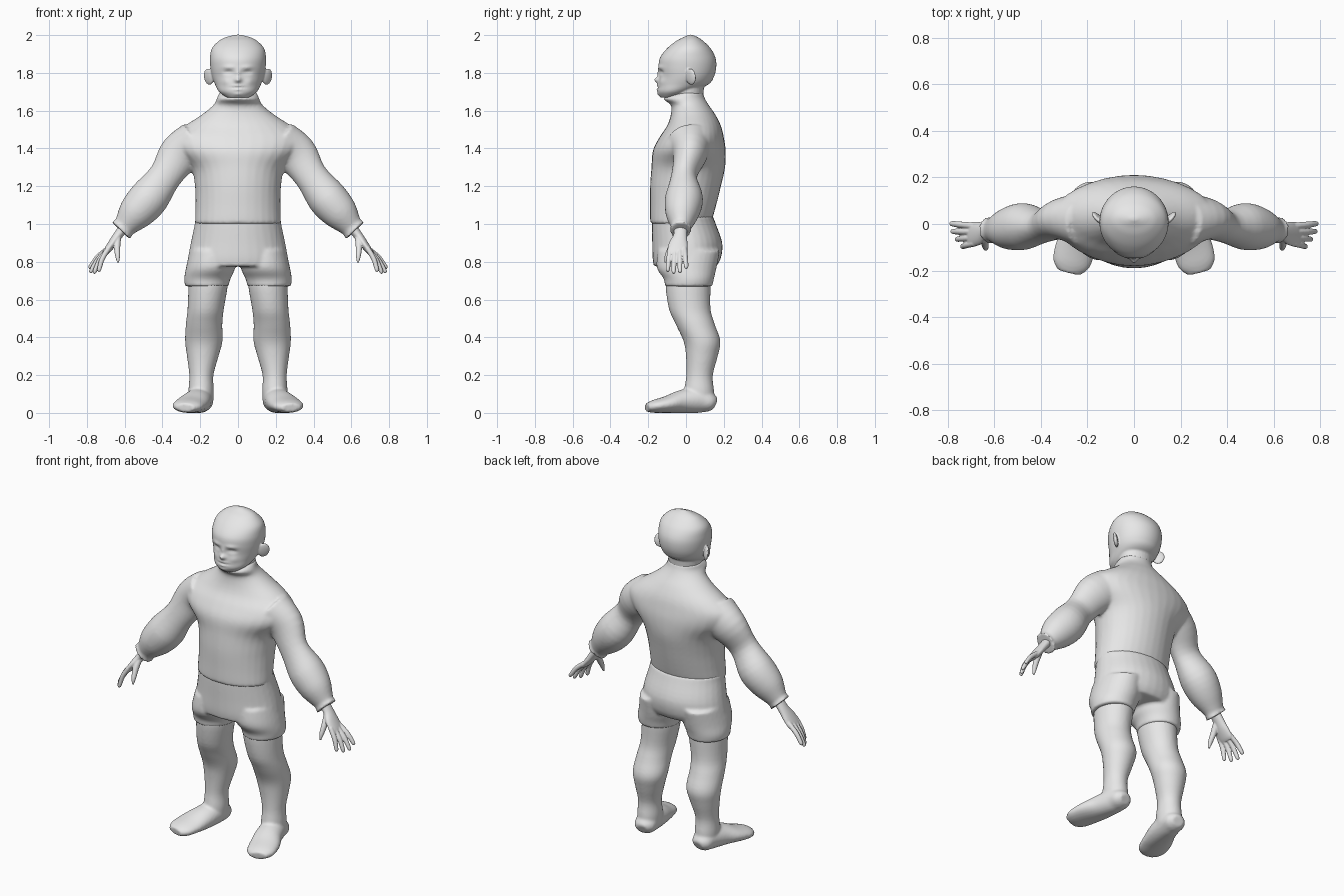
import bpy, bmesh
from math import cos, sin, pi, exp
from mathutils import Vector, Matrix

if "Cube" in bpy.data.objects:
    bpy.data.objects.remove(bpy.data.objects["Cube"])

GREY = bpy.data.materials.new("plain_grey")
GREY.use_nodes = True
GREY.diffuse_color = (0.8, 0.8, 0.8, 1)
GREY.node_tree.nodes["Principled BSDF"].inputs["Base Color"].default_value = (0.8, 0.8, 0.8, 1)


def smooth_rows(rows, steps):
    """Catmull-Rom interpolation between rows of numbers."""
    pts = [rows[0]] + list(rows) + [rows[-1]]
    out = []
    for a, b, c, d in zip(pts, pts[1:], pts[2:], pts[3:]):
        for i in range(steps):
            t = i / steps
            out.append([q + t / 2 * (r - p + t * (2 * p - 5 * q + 4 * r - s
                        + t * (3 * (q - r) + s - p))) for p, q, r, s in zip(a, b, c, d)])
    return out + [list(rows[-1])]


def tube(bm, rows, side=None, sign=1, steps=4, segs=32):
    """Loft ellipses (x, y, z, ru, rv); level rings, or square to the path if side is given."""
    rows = smooth_rows(rows, steps)
    mids = [Vector(r[:3]) for r in rows]
    rings = []
    for i, (mid, row) in enumerate(zip(mids, rows)):
        u, v = Vector((1, 0, 0)), Vector((0, 1, 0))
        if side:
            t = (mids[min(i + 1, len(mids) - 1)] - mids[max(i - 1, 0)]).normalized()
            u = Vector(side)
            u = (u - t * u.dot(t)).normalized()
            v = t.cross(u)
        ring = []
        for k in range(segs):
            a = 2 * pi * k / segs
            p = mid + u * row[3] * cos(a) + v * row[4] * sin(a)
            ring.append(bm.verts.new((p.x * sign, p.y, p.z)))
        rings.append(ring)
    for a, b in zip(rings, rings[1:]):
        for k in range(segs):
            n = (k + 1) % segs
            bm.faces.new((a[k], a[n], b[n], b[k]))
    bm.faces.new(rings[0])
    bm.faces.new(rings[-1])


def column(bm, rows, **kw):
    """Upright loft from rows (z, x0, x1, y0, y1)."""
    tube(bm, [((x0 + x1) / 2, (y0 + y1) / 2, z, (x1 - x0) / 2, (y1 - y0) / 2)
              for z, x0, x1, y0, y1 in rows], **kw)


def trunk(bm, rows, **kw):
    """Upright symmetric loft from rows (z, half width, y0, y1)."""
    column(bm, [(z, -x, x, y0, y1) for z, x, y0, y1 in rows], **kw)


def finish(bm, name, voxel, smooth):
    """Blend the overlapping pieces into one smooth skin."""
    bmesh.ops.recalc_face_normals(bm, faces=bm.faces)
    mesh = bpy.data.meshes.new(name)
    bm.to_mesh(mesh)
    bm.free()
    mesh.materials.append(GREY)
    mesh.shade_smooth()
    ob = bpy.data.objects.new(name, mesh)
    bpy.context.scene.collection.objects.link(ob)
    skin = ob.modifiers.new("skin", 'REMESH')
    skin.mode = 'VOXEL'
    skin.voxel_size = voxel
    skin.use_smooth_shade = True
    soft = ob.modifiers.new("soften", 'SMOOTH')
    soft.factor = 0.5
    soft.iterations = smooth


# Head: skull loft, then soft face features pushed in and out
bm = bmesh.new()
trunk(bm, [(1.67, .06, -.135, -.03), (1.7, .1, -.15, .04), (1.74, .122, -.148, .12),
           (1.78, .137, -.142, .148), (1.83, .146, -.145, .16), (1.88, .148, -.138, .156),
           (1.93, .138, -.1, .13), (1.97, .1, -.05, .09), (1.99, .06, -.01, .06),
           (2.002, .012, .015, .03)], steps=8, segs=96)
features = [(0, 1.763, .018, .015, .024), (0, 1.795, .012, .025, .008),   # nose
            (.05, 1.803, .022, .01, -.013), (.05, 1.83, .03, .01, .006),  # eye, brow
            (.05, 1.801, .014, .005, .006), (.065, 1.755, .022, .02, .005),  # lid, cheek
            (0, 1.722, .035, .004, -.009), (0, 1.732, .025, .006, .006),  # mouth, lip
            (0, 1.712, .022, .006, .006), (0, 1.687, .025, .01, .006)]    # lip, chin
for v in bm.verts:
    if v.co.y < -.02:
        x, z = abs(v.co.x), v.co.z
        v.co.y -= sum(h * exp(-((x - fx) / sx) ** 2 - ((z - fz) / sz) ** 2)
                      for fx, fz, sx, sz, h in features)
for s in (1, -1):
    bmesh.ops.create_uvsphere(bm, u_segments=24, v_segments=16, radius=1, matrix=(
        Matrix.Translation((s * .155, .025, 1.78)) @ Matrix.Rotation(-s * .75, 4, 'Z')
        @ Matrix.Rotation(s * .15, 4, 'Y') @ Matrix.Diagonal((.012, .036, .044, 1))))
trunk(bm, [(1.58, .1, -.06, .1), (1.66, .095, -.08, .09), (1.76, .1, -.06, .1)])
finish(bm, "head", .005, 2)

# Shirt: torso with both sleeves
bm = bmesh.new()
trunk(bm, [(1.695, .1, -.06, .09), (1.665, .112, -.12, .1), (1.63, .13, -.08, .12),
           (1.58, .19, -.08, .155), (1.52, .28, -.1, .185), (1.46, .345, -.14, .2),
           (1.39, .33, -.175, .21), (1.3, .25, -.183, .207), (1.2, .228, -.19, .185),
           (1.1, .225, -.19, .16), (1.03, .227, -.19, .14), (1.0, .227, -.188, .125)])
sleeve = [(.22, .02, 1.43, .12, .12), (.31, .02, 1.365, .09, .112), (.385, -.01, 1.255, .068, .088),
          (.47, -.01, 1.14, .1, .105), (.54, -.02, 1.06, .09, .095), (.592, -.025, .997, .06, .066),
          (.606, -.027, .98, .052, .06), (.62, -.028, .965, .06, .07)]
for s in (1, -1):
    tube(bm, sleeve, side=(0, 1, 0), sign=s)
finish(bm, "shirt", .009, 5)

# Shorts: hips with two short legs
bm = bmesh.new()
trunk(bm, [(1.04, .226, -.178, .143), (1, .229, -.181, .158), (.9, .25, -.179, .192),
           (.82, .264, -.177, .185), (.775, .262, -.17, .16)])
for s in (1, -1):
    column(bm, [(.86, .02, .255, -.15, .18), (.77, .015, .275, -.155, .162),
                (.71, .04, .285, -.118, .148), (.67, .05, .28, -.112, .14)], sign=s)
finish(bm, "shorts", .009, 4)

leg = [(.74, .06, .255, -.1, .13), (.67, .055, .262, -.108, .13), (.55, .075, .267, -.09, .13),
       (.47, .083, .276, -.055, .152), (.38, .082, .28, -.013, .182), (.3, .103, .27, 0, .168),
       (.2, .13, .258, .002, .142), (.12, .128, .262, -.01, .148), (.06, .13, .26, -.01, .15)]
foot = [(.19, .155, .045, .035, .03), (.193, .13, .055, .06, .05), (.2, .07, .068, .068, .068),
        (.22, -.02, .06, .078, .062), (.25, -.1, .045, .087, .045), (.27, -.17, .034, .08, .034),
        (.28, -.208, .028, .05, .022)]
palm = [(.59, -.028, 1, .035, .028), (.635, -.03, .94, .036, .024), (.667, -.04, .895, .05, .022),
        (.697, -.045, .855, .053, .017), (.71, -.045, .838, .046, .011)]

for s, label in ((1, "left"), (-1, "right")):
    # Bare leg with foot, flattened underneath
    bm = bmesh.new()
    column(bm, leg, sign=s)
    tube(bm, foot, side=(1, 0, 0), sign=s)
    for v in bm.verts:
        v.co.z = max(v.co.z, 0)
    finish(bm, label + "_leg", .008, 4)

    # Hand: palm, four fingers and a thumb
    bm = bmesh.new()
    tube(bm, palm, side=(0, 1, 0), sign=s)
    for i, tip in enumerate(((.79, .002, .765), (.785, -.032, .742),
                             (.765, -.066, .738), (.74, -.098, .748))):
        root = Vector((.685, -.008 - .025 * i, .872))
        tip = Vector(tip)
        middle = root.lerp(tip, .5) + Vector((.006, 0, .006))
        tube(bm, [(*root, .014, .014), (*middle, .0135, .0135), (*root.lerp(tip, .92), .011, .011),
                  (*tip, .004, .004)], side=(0, 1, 0), sign=s, segs=16)
    tube(bm, [(.635, -.04, .94, .018, .018), (.64, -.075, .88, .018, .017),
              (.637, -.1, .83, .013, .013), (.635, -.11, .795, .005, .005)],
         side=(0, 1, 0), sign=s, segs=16)
    finish(bm, label + "_hand", .004, 2)
